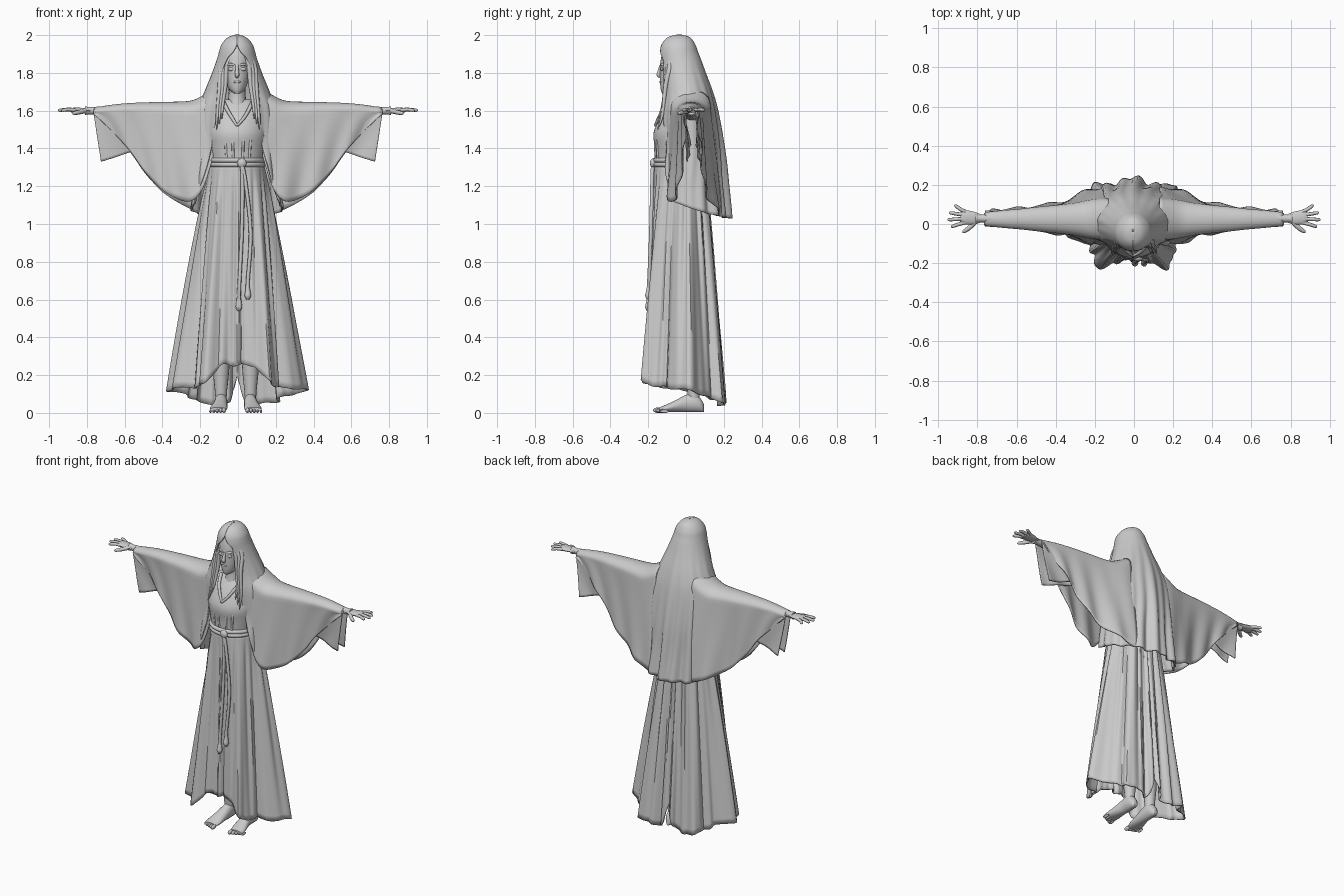
import bpy, bmesh, math
from math import sin, cos, pi, radians
from mathutils import Vector

cube = bpy.data.objects.get("Cube")
if cube:
    bpy.data.objects.remove(cube)

grey = bpy.data.materials.new("stone grey")
grey.use_nodes = True
grey.diffuse_color = (0.6, 0.6, 0.6, 1)
grey.node_tree.nodes["Principled BSDF"].inputs["Base Color"].default_value = (0.6, 0.6, 0.6, 1)


def key(rows, t):
    """Smoothly interpolate rows of (t, value, value, ...)."""
    if t <= rows[0][0]:
        return rows[0][1:]
    if t >= rows[-1][0]:
        return rows[-1][1:]
    i = max(j for j in range(len(rows) - 1) if rows[j][0] <= t)
    a, b = rows[i], rows[i + 1]
    p, n = rows[max(i - 1, 0)], rows[min(i + 2, len(rows) - 1)]
    h = b[0] - a[0]
    u = (t - a[0]) / h
    out = []
    for c in range(1, len(a)):
        ma = (b[c] - p[c]) / (b[0] - p[0]) * h
        mb = (n[c] - a[c]) / (n[0] - a[0]) * h
        out.append(a[c] * (1 + 2 * u) * (1 - u) ** 2 + ma * u * (1 - u) ** 2
                   + b[c] * u * u * (3 - 2 * u) + mb * u * u * (u - 1))
    return out


def finish(name, bm, thick=0):
    bmesh.ops.recalc_face_normals(bm, faces=bm.faces)
    me = bpy.data.meshes.new(name)
    bm.to_mesh(me)
    bm.free()
    ob = bpy.data.objects.new(name, me)
    bpy.context.collection.objects.link(ob)
    me.materials.append(grey)
    if thick:
        mod = ob.modifiers.new("cloth", 'SOLIDIFY')
        mod.thickness = thick
        mod.offset = 0
    bpy.context.view_layer.objects.active = ob
    bpy.ops.object.select_all(action='DESELECT')
    ob.select_set(True)
    bpy.ops.object.shade_smooth_by_angle(angle=radians(50))
    return ob


def loft(name, rings, closed=True, caps=True, thick=0):
    bm = bmesh.new()
    vs = [[bm.verts.new(p) for p in r] for r in rings]
    n = len(vs[0])
    for a, b in zip(vs, vs[1:]):
        for i in range(n if closed else n - 1):
            j = (i + 1) % n
            bm.faces.new((a[i], a[j], b[j], b[i]))
    if closed and caps:
        bm.faces.new(vs[0])
        bm.faces.new(vs[-1])
    return finish(name, bm, thick)


def tube(name, path, n=10, flat=1.0):
    """Path of (x, y, z, radius), smoothed; flat squashes it vertically."""
    rows = [(i, *p) for i, p in enumerate(path)]
    steps = (len(path) - 1) * 5
    pts = [key(rows, i / 5) for i in range(steps + 1)]
    rings = []
    for i, p in enumerate(pts):
        d = Vector(pts[min(i + 1, steps)][:3]) - Vector(pts[max(i - 1, 0)][:3])
        u = d.cross(Vector((0, 0, 1) if abs(d.z) < 0.8 * d.length else (0, 1, 0))).normalized()
        w = d.cross(u).normalized()
        rings.append([Vector(p[:3]) + p[3] * (u * cos(a) + w * sin(a) * flat)
                      for a in (2 * pi * k / n for k in range(n))])
    return loft(name, rings)


def ball(name, c, r):
    bm = bmesh.new()
    bmesh.ops.create_uvsphere(bm, u_segments=20, v_segments=12, radius=1)
    for v in bm.verts:
        v.co = Vector(c) + Vector(v.co[i] * r[i] for i in range(3))
    return finish(name, bm)


def stack(name, rows, steps, n=40, cx=-0.005):
    """Upright body of ellipses: rows of (z, half width, front y, back y)."""
    rings = []
    for i in range(steps + 1):
        z = rows[0][0] + (rows[-1][0] - rows[0][0]) * i / steps
        w, f, b = key(rows, z)
        rings.append([(cx + w * cos(2 * pi * k / n), (f + b) / 2 + (b - f) / 2 * sin(2 * pi * k / n), z)
                      for k in range(n)])
    return loft(name, rings)


# Skirt: deep lobed folds that open out toward an uneven hem, with a small slit behind
hem_radius = [(0, .185), (20, .205), (38, .285), (62, .248), (90, .365),
              (115, .263), (137, .27), (158, .19), (180, .2)]
hem_height = [(0, .25), (25, .245), (38, .16), (90, .12), (137, .055), (168, .06), (180, .2)]
waist_radius = [(0, .165), (90, .135), (180, .09)]
rings = []
for i in range(37):
    v, ring = i / 36, []
    for k in range(160):
        a = 2 * pi * k / 160
        deg = math.degrees(min(a, 2 * pi - a))
        z = 1.32 + (key(hem_height, deg)[0] - 1.32) * v
        s = max(0, (1.32 - z) / 1.2) ** .9
        r = key(waist_radius, deg)[0] * (1 - s) + key(hem_radius, deg)[0] * s
        r += (.004 + .006 * s) * min(1, 6 * v) * (sin(19 * a + 2 * s) + .6 * sin(31 * a + 1))
        ring.append((r * sin(a) - .005, -r * cos(a), z + .006 * v * sin(13 * a)))
    rings.append(ring)
loft("skirt", rings, caps=False, thick=.008)

# Bodice, neck and head
stack("bodice", [(1.27, .135, -.16, .08), (1.34, .138, -.162, .08), (1.4, .15, -.165, .09),
                 (1.48, .16, -.172, .1), (1.55, .162, -.145, .11), (1.61, .16, -.108, .1),
                 (1.66, .09, -.07, .07)], 24)
stack("neck", [(1.6, .06, -.1, .04), (1.68, .045, -.085, .02), (1.76, .045, -.09, .02)], 8, 20)
stack("head", [(1.69, .012, -.125, -.09), (1.705, .035, -.132, -.04), (1.74, .054, -.137, 0),
               (1.8, .07, -.138, .03), (1.86, .075, -.135, .04), (1.92, .066, -.12, .035),
               (1.96, .035, -.09, .01)], 24, 28)
tube("nose", [(-.005, -.132, 1.84, .008), (-.005, -.14, 1.81, .01), (-.005, -.144, 1.79, .012),
              (-.005, -.136, 1.778, .008)])
ball("lips", (-.005, -.134, 1.752), (.02, .007, .007))
for s in (-1, 1):
    ball("eyelid", (-.005 + s * .03, -.127, 1.82), (.018, .008, .01))
    tube("brow", [(-.005 + s * .012, -.132, 1.84, .006), (-.005 + s * .035, -.126, 1.845, .007),
                  (-.005 + s * .055, -.108, 1.836, .005)], 8)
    # Hair locks beside the face and the crossed collar
    for k in range(3):
        x = .056 + .014 * k
        tube("hair_lock", [(s * .02, -.108, 1.925, .01), (s * x, -.105 + .01 * k, 1.84, .014),
                           (s * (x + .012), -.108, 1.73, .012),
                           (s * (x + .026), -.125, 1.62 - .02 * k, .008),
                           (s * (x + .03), -.15, 1.56 - .03 * k, .003)], 8)
    tube("collar", [(s * .08, -.06, 1.655, .01), (s * .06, -.112, 1.61, .01),
                    (s * .03, -.145, 1.56, .009), (-.005, -.163, 1.52, .007)], 8)
    # Soft vertical gathers on the bodice
    for x in (.025 * s, .06 * s):
        tube("bodice_pleat", [(x * 1.2, -.15 + .2 * abs(x), 1.52, .002), (x * 1.1, -.17 + .3 * abs(x), 1.44, .007),
                              (x, -.166 + .3 * abs(x), 1.35, .007)], 8)

# Rope belt with a knot and two hanging cords
for z in (1.315, 1.338):
    loft("belt", [[((.139 + .012 * cos(b)) * cos(a) - .005,
                    -.04 + (.126 + .012 * cos(b)) * sin(a), z + .013 * sin(b))
                   for b in (2 * pi * j / 10 for j in range(10))]
                  for a in (2 * pi * i / 48 for i in range(49))], caps=False)
ball("belt_knot", (.02, -.175, 1.322), (.025, .016, .025))
for x, low in ((.005, .54), (.052, .6)):
    tube("hanging_cord", [(.02, -.176, 1.325, .01), (.022 + x * .4, -.18, 1.2, .01),
                          (x + .015, -.186, .95, .01), (x, -.196, low + .1, .01),
                          (x, -.198, low + .05, .013), (x, -.2, low + .02, .017), (x, -.2, low, .008)])

# Veil: hood wrapped round the head, falling to front lappets and a long back panel
# rows: distance down from crown, half width, front y, back y, half opening
veil_rows = [(0, .004, -.04, -.03, 0), (.012, .042, -.09, .015, 0), (.05, .078, -.125, .045, 0),
             (.09, .092, -.135, .06, .02), (.12, .1, -.135, .072, .048), (.2, .128, -.13, .1, .08),
             (.3, .168, -.128, .135, .092), (.4, .205, -.138, .16, .105), (.6, .212, -.145, .19, .135),
             (.8, .225, -.175, .208, .175), (.97, .24, -.18, .228, .215)]
rings = []
for i in range(61):
    d = .97 * (i / 60) ** 1.4
    w, f, b, o = key(veil_rows, d)
    A = pi - math.asin(min(.95, max(0, o / w)))
    ring = []
    for k in range(101):
        q = k / 50 - 1
        t = A * q
        fold = 1 + .1 * min(1, max(0, d - .12) * 1.5) * (1 - .5 * abs(q)) * (
            .6 * cos(9 * t) + .6 * sin(17 * t + 1.2 * sin(4 * d)))
        drop = d - .09 * q * q * max(0, d - .5) / .47
        ring.append((-.005 + w * sin(t) * (1 + (fold - 1) * .5),
                     (f + b) / 2 + (b - f) / 2 * cos(t) * fold, 2 - drop))
    rings.append(ring)
loft("veil", rings, closed=False, thick=.008)


def drape(name, s, rows, slant=0, wave=.012):
    """Cloth hung over an arm; rows of (x, top z, half width, front y, back y, front hem z, back hem z)."""
    rings = []
    for i in range(37):
        x = rows[0][0] + (rows[-1][0] - rows[0][0]) * i / 36
        top, w, yf, yb, zf, zb = key(rows, x)
        ring = []
        for k in range(49):
            q = k / 24 - 1
            a, g = abs(q), (1 if q > 0 else -1)
            arc = min(a / .3, 1) * pi / 2
            h = max(0, (a - .3) / .7)
            y, z = .025 + g * w * sin(arc), top - .7 * w * (1 - cos(arc))
            hy, hz = (yb, zb) if q > 0 else (yf, zf)
            y += (hy - y) * h + wave * h * sin(38 * x + 3 * h + g)
            ring.append((s * (x - slant * h), y, z + (hz - z) * h))
        rings.append(ring)
    loft(name, rings, closed=False, thick=.007)


cape = [(.13, 1.71, .1, -.1, .185, 1.36, 1.04), (.18, 1.68, .1, -.1, .185, 1.2, 1.05),
        (.24, 1.652, .092, -.085, .17, 1.125, 1.075), (.3, 1.645, .08, -.065, .14, 1.125, 1.105),
        (.4, 1.643, .068, -.045, .105, 1.18, 1.17), (.5, 1.64, .058, -.025, .09, 1.285, 1.28),
        (.57, 1.637, .05, -.01, .08, 1.385, 1.38), (.65, 1.63, .043, -.005, .07, 1.475, 1.47),
        (.76, 1.614, .032, 0, .058, 1.58, 1.58)]
sleeve = [(.5, 1.625, .04, .02, .06, 1.42, 1.42), (.6, 1.622, .036, .015, .065, 1.385, 1.385),
          (.7, 1.615, .032, .012, .068, 1.35, 1.35), (.765, 1.607, .028, .01, .07, 1.33, 1.33)]
for s in (-1, 1):
    drape("cape_wing", s, cape, wave=.01)
    drape("inner_sleeve", s, sleeve, slant=.04, wave=.006)
    # Arm, hand and spread fingers
    tube("arm", [(s * .1, .03, 1.6, .06), (s * .3, .03, 1.6, .045), (s * .6, .028, 1.6, .032),
                 (s * .77, .028, 1.6, .02), (s * .81, .028, 1.6, .024)], 14)
    tube("palm", [(s * .78, .028, 1.6, .02), (s * .82, .03, 1.602, .033), (s * .865, .034, 1.603, .036),
                  (s * .885, .036, 1.602, .028)], 14, .38)
    for y0, x1, y1 in ((.008, .935, -.012), (.027, .952, .022), (.046, .945, .057), (.062, .918, .092)):
        tube("finger", [(s * .86, y0, 1.603, .01), (s * (.86 + x1) / 2, (y0 + y1) / 2, 1.606, .0095),
                        (s * (x1 - .008), y1, 1.602, .008), (s * x1, y1, 1.6, .003)], 8)
    tube("thumb", [(s * .81, .012, 1.598, .012), (s * .84, -.018, 1.592, .012),
                   (s * .868, -.038, 1.586, .009), (s * .876, -.043, 1.585, .003)], 8)

    # Leg, bare foot and toes
    cx = -.012 + s * .078
    tube("leg", [(cx, .045, .03, .03), (cx, .04, .1, .031), (cx, .035, .25, .045),
                 (cx, .01, .5, .055), (cx, 0, .8, .065)], 16)
    foot = [(-.14, .042, .026), (-.1, .046, .042), (-.05, .04, .066), (0, .035, .092),
            (.045, .034, .1), (.08, .026, .07), (.095, .012, .04)]
    rings = []
    for i in range(19):
        y = -.14 + .235 * i / 18
        w, h = key(foot, y)
        mid = cx + s * max(0, -y) * .12
        rings.append([(mid + w * cos(a), y, .004 + h / 2 + h / 2 * sin(a))
                      for a in (2 * pi * k / 18 for k in range(18))])
    loft("foot", rings)
    for k in range(5):
        r = .014 - .0015 * k
        ball("toe", (cx + s * (-.016 + .018 * k), -.15 + .009 * k, r), (r * .8, .024, r))
